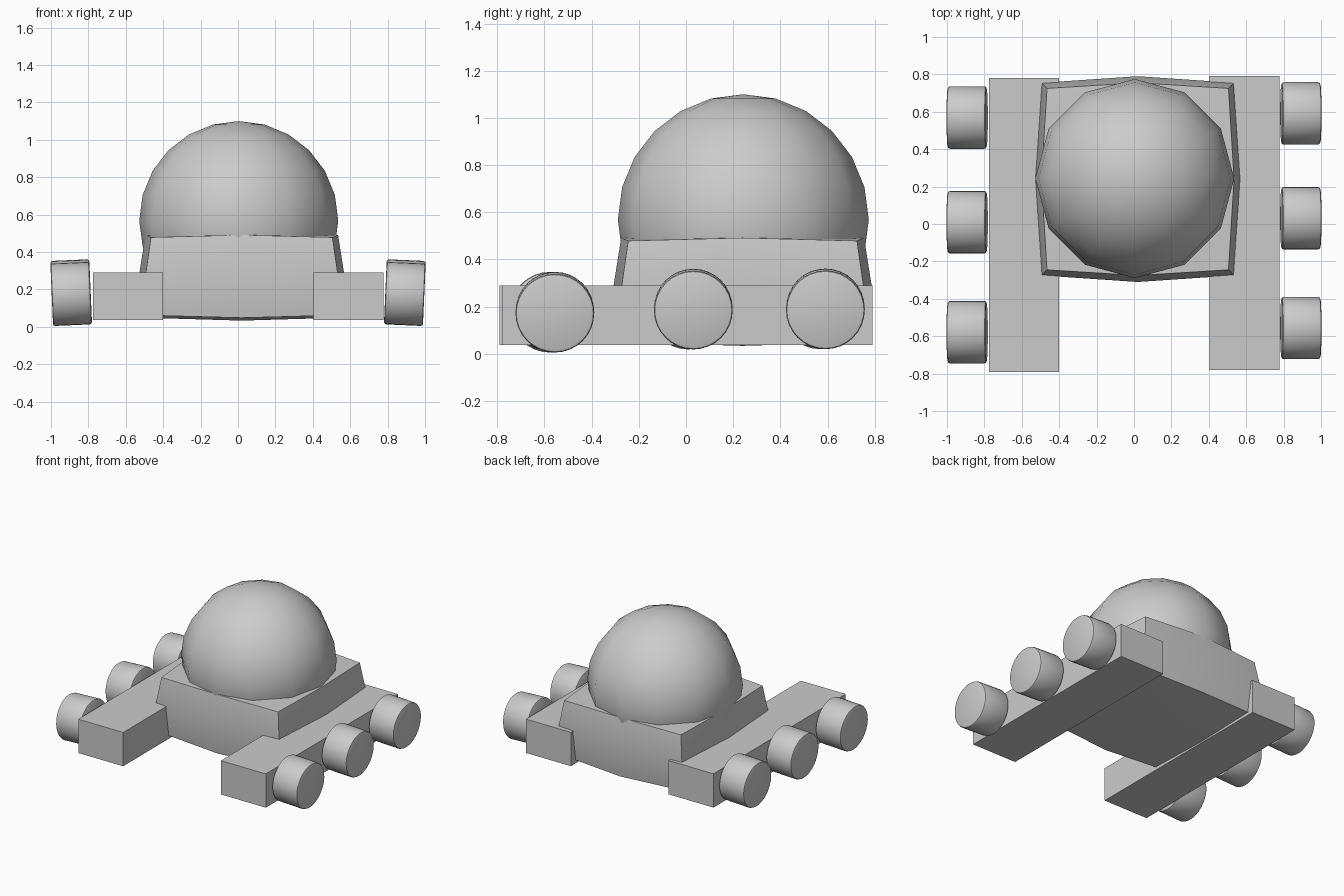
import bpy, bmesh, math
from mathutils import Matrix, Vector

cube = bpy.data.objects.get("Cube")
if cube:
    bpy.data.objects.remove(cube)

grey = bpy.data.materials.new("light_grey")
grey.use_nodes = True
grey.diffuse_color = (0.6, 0.6, 0.6, 1)
grey.node_tree.nodes["Principled BSDF"].inputs["Base Color"].default_value = (0.6, 0.6, 0.6, 1)


def add_part(name, bm, angle):
    """Turn a bmesh into a grey object, smooth up to the given angle."""
    mesh = bpy.data.meshes.new(name)
    bm.to_mesh(mesh)
    bm.free()
    mesh.materials.append(grey)
    obj = bpy.data.objects.new(name, mesh)
    bpy.context.collection.objects.link(obj)
    bpy.ops.object.select_all(action='DESELECT')
    obj.select_set(True)
    bpy.context.view_layer.objects.active = obj
    bpy.ops.object.shade_smooth_by_angle(angle=math.radians(angle))
    return obj


# Body: a box split once per side, its middles pushed outwards
bm = bmesh.new()
bmesh.ops.create_cube(bm, size=2)
bmesh.ops.subdivide_edges(bm, edges=bm.edges[:], cuts=1, use_grid_fill=True)
bulge = [0.485, 0.515, 0.55]
for v in bm.verts:
    middles = sum(abs(c) < 0.01 for c in v.co)
    v.co *= bulge[middles]
    v.co = Vector((v.co.x + 0.02, v.co.y + 0.24, v.co.z * 0.43 + 0.27))
add_part("body", bm, 30)

# Dome: a full ball sunk into the body
bm = bmesh.new()
bmesh.ops.create_uvsphere(bm, u_segments=12, v_segments=12, radius=0.532,
                          matrix=Matrix.Translation((0.004, 0.243, 0.568)))
add_part("dome", bm, 40)


# Side rails and their wheels
def add_rail(name, x, y):
    bm = bmesh.new()
    bmesh.ops.create_cube(bm, size=1)
    bmesh.ops.scale(bm, verts=bm.verts, vec=(0.373, 1.57, 0.254))
    bmesh.ops.translate(bm, verts=bm.verts, vec=(x, y, 0.163))
    add_part(name, bm, 30)


def add_wheel(name, side, y, z):
    bm = bmesh.new()
    bmesh.ops.create_cone(bm, cap_ends=True, segments=32, radius1=0.167,
                          radius2=0.167, depth=0.208)
    rims = [e for e in bm.edges if abs(e.verts[0].co.z - e.verts[1].co.z) < 0.01]
    bmesh.ops.bevel(bm, geom=rims, offset=0.012, segments=2, affect='EDGES', profile=0.5)
    obj = add_part(name, bm, 35)
    # Axle points outwards and dips slightly
    obj.rotation_euler = (0, side * math.radians(92.5), 0)
    obj.location = (side * 0.892, y, z)


add_rail("left_rail", 0.591, 0.005)
add_rail("right_rail", -0.588, -0.005)

for label, y, z in (("front", -0.567, 0.176), ("middle", 0.02, 0.189), ("rear", 0.58, 0.19)):
    add_wheel("left_" + label + "_wheel", 1, y + 0.011, z)
    add_wheel("right_" + label + "_wheel", -1, y - 0.011, z)
